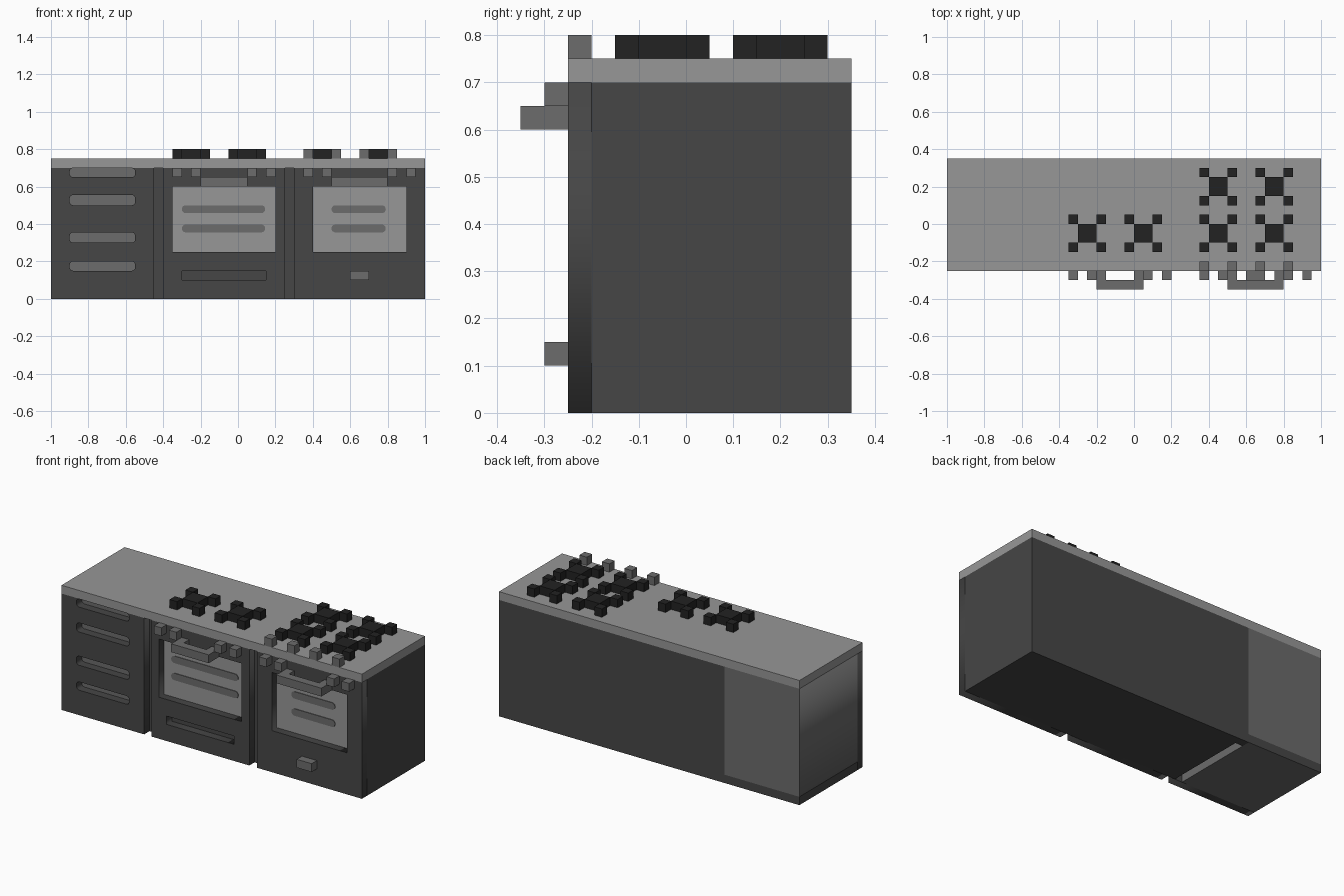
import bpy, math

cube = bpy.data.objects.get("Cube")
if cube:
    bpy.data.objects.remove(cube, do_unlink=True)


def material(name, v):
    m = bpy.data.materials.new(name)
    m.use_nodes = True
    m.diffuse_color = (v, v, v, 1)
    bsdf = m.node_tree.nodes["Principled BSDF"]
    bsdf.inputs["Base Color"].default_value = (v, v, v, 1)
    bsdf.inputs["Roughness"].default_value = 0.8
    return m


DARK = material("charcoal", 0.061)
GREY = material("mid grey", 0.15)
LIGHT = material("light grey", 0.31)
BLACK = material("burner black", 0.016)


def box(name, x, y, z, mat):
    """Box from (min, max) pairs."""
    verts = [(a, b, c) for a in x for b in y for c in z]
    faces = [(0, 1, 3, 2), (4, 6, 7, 5), (0, 4, 5, 1),
             (2, 3, 7, 6), (0, 2, 6, 4), (1, 5, 7, 3)]
    me = bpy.data.meshes.new(name)
    me.from_pydata(verts, [], faces)
    me.materials.append(mat)
    ob = bpy.data.objects.new(name, me)
    bpy.context.collection.objects.link(ob)
    return ob


def outline(x, z, r):
    """Rectangle outline in the front plane with rounded corners."""
    if r == 0:
        return [(x[0], z[0]), (x[1], z[0]), (x[1], z[1]), (x[0], z[1])]
    pts = []
    corners = [(x[1] - r, z[1] - r), (x[0] + r, z[1] - r),
               (x[0] + r, z[0] + r), (x[1] - r, z[0] + r)]
    for q, (cx, cz) in enumerate(corners):
        for i in range(5):
            a = math.pi / 2 * (q + i / 4)
            pts.append((cx + r * math.cos(a), cz + r * math.sin(a)))
    return pts


def panel(name, y, mat, *shapes):
    """Upright slab; the first shape is its edge, the others are holes."""
    cu = bpy.data.curves.new(name, "CURVE")
    cu.dimensions = "2D"
    cu.fill_mode = "BOTH"
    cu.extrude = (y[1] - y[0]) / 2
    for shape in shapes:
        pts = outline(*shape)
        sp = cu.splines.new("POLY")
        sp.points.add(len(pts) - 1)
        for p, (px, pz) in zip(sp.points, pts):
            p.co = (px, pz, 0, 1)
        sp.use_cyclic_u = True
    cu.materials.append(mat)
    ob = bpy.data.objects.new(name, cu)
    bpy.context.collection.objects.link(ob)
    ob.rotation_euler = (math.pi / 2, 0, 0)
    ob.location.y = (y[0] + y[1]) / 2
    # turn the filled curve into a mesh
    bpy.ops.object.select_all(action="DESELECT")
    ob.select_set(True)
    bpy.context.view_layer.objects.active = ob
    bpy.ops.object.convert(target="MESH")
    return ob


FRONT = (-0.25, -0.20)      # depth of the front panels
KNOB = (-0.30, -0.25)       # depth of parts standing off the front

# Carcass and counter
box("oven_body", (-0.45, 1), (-0.20, 0.35), (0, 0.70), DARK)
box("divider", (-0.50, -0.45), (-0.20, 0.35), (0.05, 0.70), DARK)
box("divider_foot", (-0.50, -0.45), (0.30, 0.35), (0, 0.05), DARK)
box("counter_top", (-1, 1), (-0.25, 0.35), (0.70, 0.75), LIGHT)

# Drawer unit: grey box above a dark plinth, with a grey underside
panel("drawer_back_surround", (0.30, 0.349), DARK, ((-0.55, -0.50), (0.05, 0.10), 0))
panel("drawer_box", (-0.20, 0.35), GREY, ((-1, -0.50), (0.05, 0.70), 0))
plinth = box("drawer_plinth", (-1, -0.50), (-0.20, 0.35), (0, 0.05), DARK)
plinth.data.materials.append(GREY)
for f in plinth.data.polygons:
    c = f.center
    if c.z < 0.01 or c.x > -0.51:
        f.material_index = 1

# Front panels with grooves left between them
slots = [((-0.90, -0.55), z, 0.018) for z in
         ((0.15, 0.20), (0.30, 0.355), (0.50, 0.555), (0.65, 0.699))]
panel("drawer_front", FRONT, DARK, ((-1, -0.45), (0, 0.70), 0), *slots)
panel("left_oven_front", FRONT, DARK, ((-0.40, 0.25), (0, 0.70), 0),
      ((-0.35, 0.20), (0.25, 0.60), 0), ((-0.30, 0.15), (0.10, 0.15), 0))
panel("right_oven_front", FRONT, DARK, ((0.30, 1), (0, 0.70), 0),
      ((0.40, 0.90), (0.25, 0.60), 0))
box("right_drawer_knob", (0.60, 0.70), KNOB, (0.10, 0.15), GREY)

# Oven windows, shelf bars, handles and front knobs
ovens = [("left", (-0.35, 0.20), (-0.30, 0.145), (-0.20, 0.05), (-0.35, -0.25, 0.05, 0.15)),
         ("right", (0.40, 0.90), (0.50, 0.79), (0.50, 0.80), (0.35, 0.45, 0.80, 0.90))]
for side, win, bar, grip, knobs in ovens:
    box(side + "_window", win, (-0.203, -0.20), (0.25, 0.60), LIGHT)
    for i, z in enumerate(((0.355, 0.397), (0.458, 0.50))):
        panel(f"{side}_shelf_bar_{i}", (-0.207, -0.203), GREY, (bar, z, 0.02))
    box(side + "_handle", grip, (-0.35, -0.30), (0.60, 0.65), GREY)
    for i, x in enumerate((grip[0], grip[1] - 0.05)):
        box(f"{side}_handle_arm_{i}", (x, x + 0.05), KNOB, (0.60, 0.65), GREY)
    for i, x in enumerate(knobs):
        box(f"{side}_front_knob_{i}", (x, x + 0.05), KNOB, (0.65, 0.70), GREY)

# Knobs on the counter edge
TOP = (0.75, 0.80)
for i, x in enumerate((0.35, 0.50, 0.65, 0.80)):
    box(f"counter_knob_{i}", (x, x + 0.05), FRONT, TOP, GREY)

# Burners: a square plate with a small block off each corner
centres = [(-0.25, -0.05), (0.05, -0.05), (0.45, -0.05),
           (0.75, -0.05), (0.45, 0.20), (0.75, 0.20)]
for i, (cx, cy) in enumerate(centres):
    box(f"burner_{i}", (cx - 0.05, cx + 0.05), (cy - 0.05, cy + 0.05), TOP, BLACK)
    for j, (sx, sy) in enumerate(((-1, -1), (1, -1), (-1, 1), (1, 1))):
        x, y = cx + sx * 0.075, cy + sy * 0.075
        box(f"burner_{i}_corner_{j}", (x - 0.025, x + 0.025),
            (y - 0.025, y + 0.025), TOP, BLACK)
